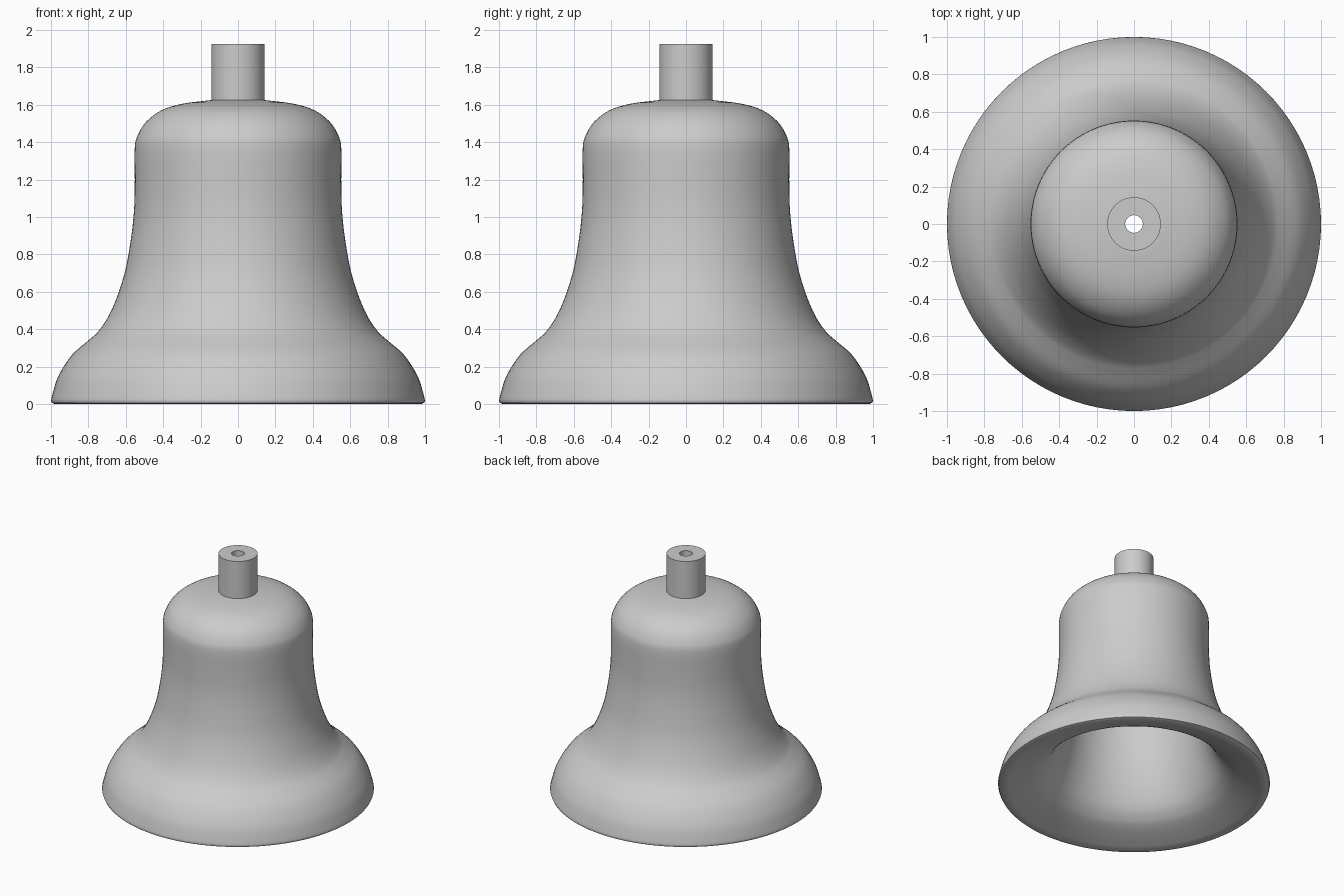
import bpy, bmesh, math
from mathutils import Vector

cube = bpy.data.objects.get("Cube")
if cube:
    bpy.data.objects.remove(cube, do_unlink=True)

SEGMENTS = 96
HOLE = 0.047
STEM = 0.143

metal = bpy.data.materials.new("plain grey metal")
metal.use_nodes = True
grey = (0.6, 0.6, 0.6, 1)
metal.diffuse_color = grey
metal.node_tree.nodes["Principled BSDF"].inputs["Base Color"].default_value = grey


def smooth_curve(points, steps=4):
    """Catmull-Rom curve through (radius, height) points."""
    p = [Vector(q) for q in points]
    p = [2 * p[0] - p[1]] + p + [2 * p[-1] - p[-2]]
    out = []
    for a, b, c, d in zip(p, p[1:], p[2:], p[3:]):
        for i in range(steps):
            t = i / steps
            out.append(0.5 * (2 * b + (c - a) * t + (2 * a - 5 * b + 4 * c - d) * t ** 2
                              + (3 * b - a - 3 * c + d) * t ** 3))
    return out + [p[-2]]


def lathe(name, profile):
    """Revolve a closed (radius, height) profile around z."""
    bm = bmesh.new()
    ring = [bm.verts.new((r, 0, z)) for r, z in profile]
    edges = [bm.edges.new((v, ring[(i + 1) % len(ring)])) for i, v in enumerate(ring)]
    bmesh.ops.spin(bm, geom=ring + edges, axis=(0, 0, 1), cent=(0, 0, 0),
                   angle=math.tau, steps=SEGMENTS, use_merge=True)
    bmesh.ops.remove_doubles(bm, verts=bm.verts, dist=0.0001)
    bmesh.ops.recalc_face_normals(bm, faces=bm.faces)
    mesh = bpy.data.meshes.new(name)
    bm.to_mesh(mesh)
    bm.free()
    mesh.materials.append(metal)
    obj = bpy.data.objects.new(name, mesh)
    bpy.context.collection.objects.link(obj)
    bpy.ops.object.select_all(action="DESELECT")
    obj.select_set(True)
    bpy.context.view_layer.objects.active = obj
    bpy.ops.object.shade_smooth_by_angle(angle=math.radians(35))


# Bell wall: crown, waist and flared lip outside, then the hollow inside
outside = smooth_curve([
    (STEM, 1.625), (0.3, 1.605), (0.41, 1.57), (0.49, 1.51), (0.535, 1.44),
    (0.552, 1.37), (0.552, 1.2), (0.555, 1.05), (0.57, 0.9), (0.597, 0.74),
    (0.627, 0.63), (0.66, 0.54), (0.69, 0.475), (0.72, 0.425), (0.755, 0.38),
    (0.80, 0.34), (0.89, 0.26), (0.96, 0.15), (0.99, 0.06), (1.0, 0.018)])
rim = [(0.995, 0.006), (0.98, 0)]
inside = smooth_curve([
    (0.94, 0), (0.84, 0.033), (0.75, 0.07), (0.69, 0.108), (0.625, 0.18),
    (0.56, 0.32), (0.51, 0.5), (0.475, 0.72), (0.45, 1.0), (0.447, 1.2),
    (0.445, 1.34), (0.41, 1.44), (0.3, 1.5), (HOLE, 1.525)])
lathe("bell_body", outside + rim + inside + [(HOLE, 1.625)])

# Hollow mounting stem on the crown
lathe("mounting_stem", [(HOLE, 1.625), (STEM, 1.625), (STEM, 1.926), (HOLE, 1.926)])
